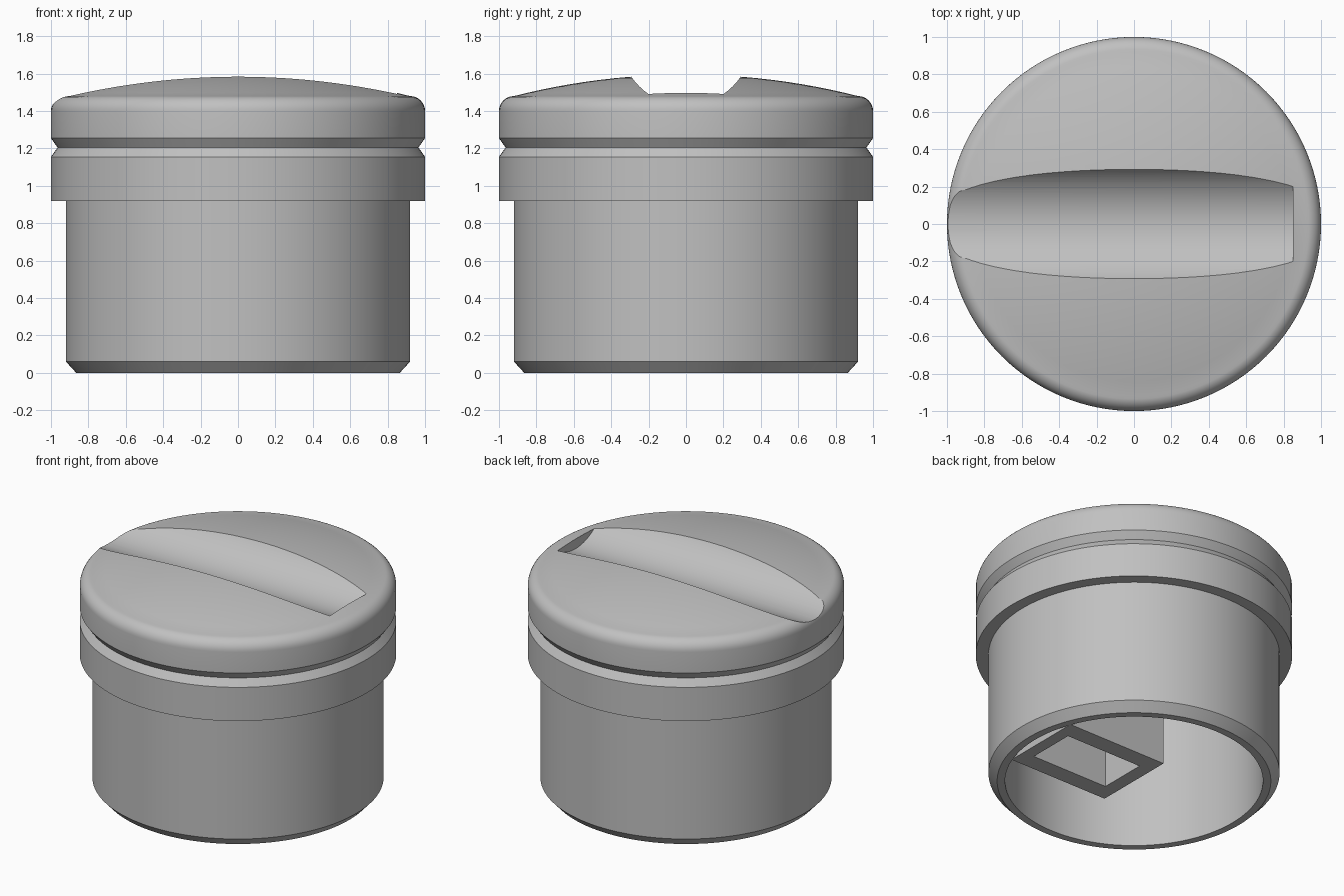
import bpy, bmesh
from math import sin, cos, pi, radians, sqrt
from mathutils import Matrix

if "Cube" in bpy.data.objects:
    bpy.data.objects.remove(bpy.data.objects["Cube"], do_unlink=True)

grey = bpy.data.materials.new("plain_grey")
grey.use_nodes = True
GREY = (0.53, 0.53, 0.53, 1)
grey.diffuse_color = GREY
grey.node_tree.nodes["Principled BSDF"].inputs["Base Color"].default_value = GREY


def make_object(name, bm):
    bmesh.ops.recalc_face_normals(bm, faces=bm.faces)
    mesh = bpy.data.meshes.new(name)
    bm.to_mesh(mesh)
    bm.free()
    obj = bpy.data.objects.new(name, mesh)
    bpy.context.collection.objects.link(obj)
    mesh.materials.append(grey)
    return obj


def revolve(name, profile, steps=128):
    bm = bmesh.new()
    verts = [bm.verts.new((r, 0, z)) for r, z in profile]
    edges = [bm.edges.new(pair) for pair in zip(verts, verts[1:])]
    bmesh.ops.spin(bm, geom=verts + edges, cent=(0, 0, 0), axis=(0, 0, 1),
                   angle=2 * pi, steps=steps)
    bmesh.ops.remove_doubles(bm, verts=bm.verts, dist=0.0001)
    return make_object(name, bm)


def smooth(obj):
    bpy.ops.object.select_all(action='DESELECT')
    obj.select_set(True)
    bpy.context.view_layer.objects.active = obj
    bpy.ops.object.shade_smooth_by_angle(angle=radians(25))


# Turned body: hollow sleeve, stepped collar with V groove, domed top
CEILING = 1.2
TOP, EDGE_R, EDGE_Z, FILLET = 1.595, 0.92, 1.48, 0.08
sag = TOP - EDGE_Z
dome_r = (EDGE_R ** 2 + sag ** 2) / (2 * sag)
profile = [(0, CEILING), (0.815, CEILING), (0.815, 0), (0.865, 0), (0.92, 0.06),
           (0.92, 0.92), (1, 0.92), (1, 1.155), (0.965, 1.205), (1, 1.255)]
for i in range(9):
    a = i / 8 * pi / 2
    profile.append((EDGE_R + FILLET * cos(a), EDGE_Z - FILLET + FILLET * sin(a)))
for i in range(1, 13):
    r = EDGE_R * (1 - i / 12)
    profile.append((r, TOP - dome_r + sqrt(dome_r ** 2 - r ** 2)))
body = revolve("plug_body", profile)

# Finger slot: round channel, open at one side and stopped short of the other
START, END = -1.3, 0.85
bm = bmesh.new()
bmesh.ops.create_cone(bm, cap_ends=True, segments=128, radius1=0.354, radius2=0.354,
                      depth=END - START,
                      matrix=Matrix.Translation(((START + END) / 2, 0, 1.783))
                      @ Matrix.Rotation(pi / 2, 4, 'Y'))
cutter = make_object("slot_cutter", bm)
cutter.hide_render = True
cut = body.modifiers.new("finger_slot", 'BOOLEAN')
cut.operation = 'DIFFERENCE'
cut.solver = 'EXACT'
cut.object = cutter
bpy.context.view_layer.objects.active = body
bpy.ops.object.modifier_apply(modifier=cut.name)
bpy.data.objects.remove(cutter, do_unlink=True)
smooth(body)

# Rectangular socket housing inside the sleeve, open at the bottom
bm = bmesh.new()


def ring(x0, x1, half_y, z):
    corners = ((x0, -half_y), (x1, -half_y), (x1, half_y), (x0, half_y))
    return [bm.verts.new((x, y, z)) for x, y in corners]


roof = CEILING + 0.02
loops = [ring(0, 0.767, 0.29, roof), ring(0, 0.767, 0.29, 0),
         ring(0.095, 0.685, 0.168, 0), ring(0.095, 0.685, 0.168, roof)]
for a, b in zip(loops, loops[1:] + loops[:1]):
    for i in range(4):
        j = (i + 1) % 4
        bm.faces.new((a[i], a[j], b[j], b[i]))
make_object("socket_housing", bm)
